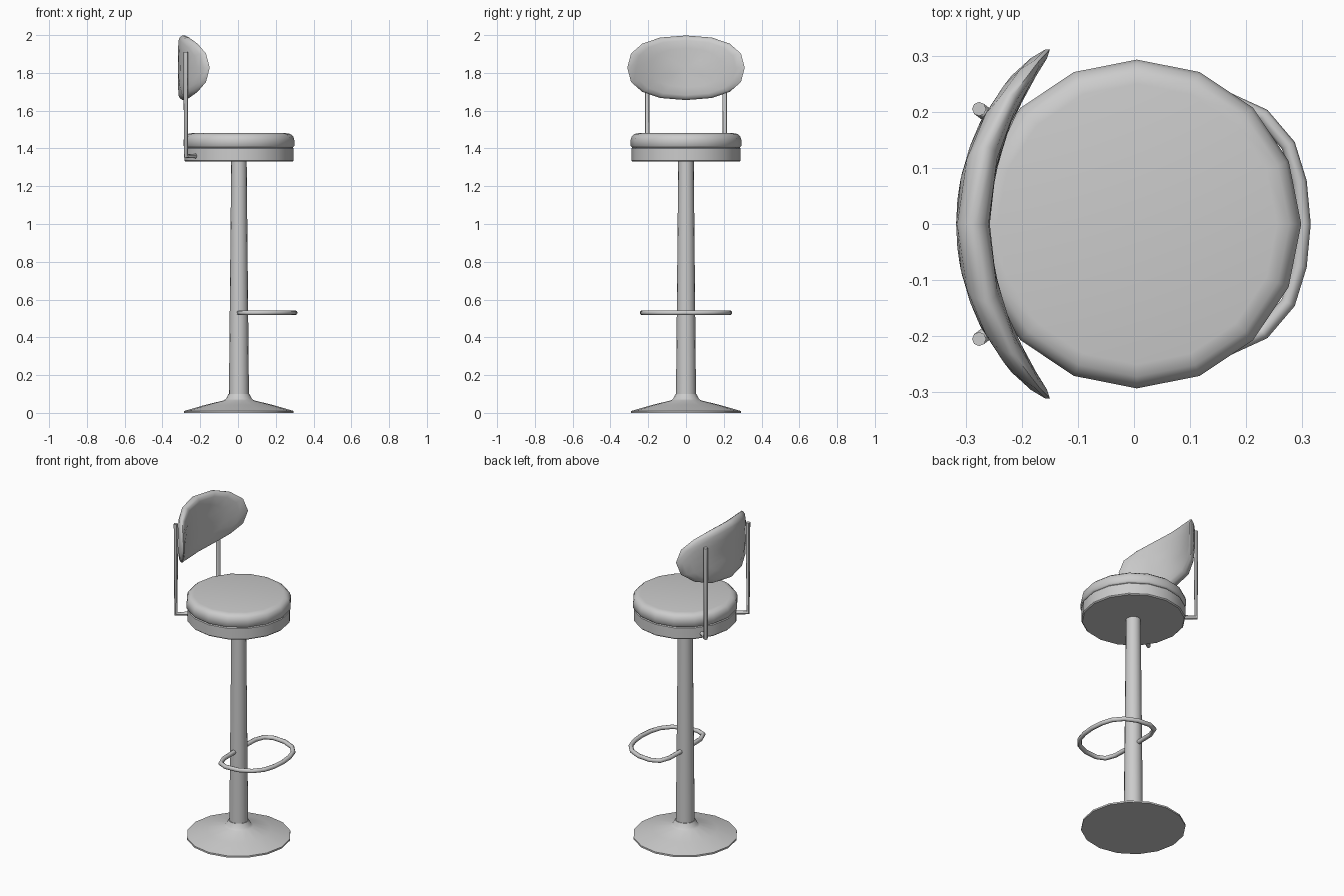
import bpy, bmesh
from math import sin, cos, asin, pi, radians, copysign

if "Cube" in bpy.data.objects:
    bpy.data.objects.remove(bpy.data.objects["Cube"])

CX = 0.005  # axis of the turned parts


def smooth(ob, angle=40):
    bpy.ops.object.select_all(action='DESELECT')
    ob.select_set(True)
    bpy.context.view_layer.objects.active = ob
    bpy.ops.object.shade_smooth_by_angle(angle=radians(angle))


def loft(name, rings, angle=40):
    """Skin a list of closed rings (single-point rings become poles)."""
    bm = bmesh.new()
    vs = [[bm.verts.new(p) for p in r] for r in rings]
    for a, b in zip(vs, vs[1:]):
        n = max(len(a), len(b))
        for i in range(n):
            j = (i + 1) % n
            if len(a) == 1:
                bm.faces.new((a[0], b[i], b[j]))
            elif len(b) == 1:
                bm.faces.new((a[i], a[j], b[0]))
            else:
                bm.faces.new((a[i], a[j], b[j], b[i]))
    bmesh.ops.recalc_face_normals(bm, faces=bm.faces)
    me = bpy.data.meshes.new(name)
    bm.to_mesh(me)
    bm.free()
    ob = bpy.data.objects.new(name, me)
    bpy.context.collection.objects.link(ob)
    smooth(ob, angle)
    return ob


def lathe(name, profile, n=16, angle=40):
    rings = []
    for r, z in profile:
        if r == 0:
            rings.append([(CX, 0, z)])
        else:
            rings.append([(CX + r * cos(2 * pi * i / n), r * sin(2 * pi * i / n), z)
                          for i in range(n)])
    return loft(name, rings, angle)


def tube(name, points, radius):
    cu = bpy.data.curves.new(name, 'CURVE')
    cu.dimensions = '3D'
    cu.bevel_depth = radius
    cu.bevel_resolution = 2
    cu.use_fill_caps = True
    sp = cu.splines.new('POLY')
    sp.points.add(len(points) - 1)
    for p, co in zip(sp.points, points):
        p.co = (*co, 1)
    ob = bpy.data.objects.new(name, cu)
    bpy.context.collection.objects.link(ob)
    bpy.ops.object.select_all(action='DESELECT')
    ob.select_set(True)
    bpy.context.view_layer.objects.active = ob
    bpy.ops.object.convert(target='MESH')
    smooth(bpy.context.object, 50)


# Flared floor plate and tapering column
lathe("base", [(0, 0), (0.29, 0), (0.29, 0.01), (0.18, 0.042), (0.08, 0.066),
               (0.068, 0.075), (0.056, 0.1), (0, 0.1)])
lathe("column", [(0, 0.09), (0.053, 0.09), (0.041, 1.335), (0, 1.335)])

# Seat pan and padded cushion
lathe("seat_pan", [(0, 1.33), (0.283, 1.33), (0.289, 1.336), (0.289, 1.4),
                   (0.284, 1.405), (0, 1.405)])
lathe("seat_cushion", [(0, 1.405), (0.285, 1.405), (0.293, 1.413), (0.293, 1.445),
                       (0.287, 1.464), (0.272, 1.477), (0.25, 1.481), (0, 1.481)], angle=60)

# D-shaped footrest hoop
half = [(0.005, 0.03), (0.008, 0.15), (0.03, 0.21), (0.08, 0.232), (0.16, 0.225),
        (0.23, 0.193), (0.275, 0.14), (0.295, 0.075)]
path = half + [(0.302, 0)] + [(x, -y) for x, y in reversed(half)]
tube("footrest", [(x, y, 0.53) for x, y in path], 0.013)

# Back posts, with a foot turning in to the seat pan
for side, s in (("left", 1), ("right", -1)):
    tube(f"back_post_{side}", [(-0.276, s * 0.205, 1.91), (-0.276, s * 0.205, 1.36),
                               (-0.22, s * 0.163, 1.36)], 0.0125)

# Curved oval backrest: cushion rings wrapped round a vertical axis
R, AX, ZC, N = 0.43, 0.143, 1.827, 16


def back_ring(scale, t):
    pts = []
    for i in range(N):
        a = 2 * pi * i / N
        c, d = cos(a), sin(a)
        y = 0.311 * scale * copysign(abs(c) ** 0.85, c)
        z = ZC + (scale * 0.171 * copysign(abs(d) ** 0.85, d))
        th = asin(y / R)
        pts.append((AX - (R - t) * cos(th), (R - t) * sin(th) + t * sin(th), z))
    return pts


outline = [(0.3, 0.03), (0.6, 0.03), (0.85, 0.028), (0.95, 0.02), (1, 0.006)]
rings = [back_ring(s, t) for s, t in outline] + [back_ring(s, -t) for s, t in reversed(outline)]
loft("backrest", [[(AX - R + 0.03, 0, ZC)]] + rings + [[(AX - R - 0.03, 0, ZC)]], 70)
